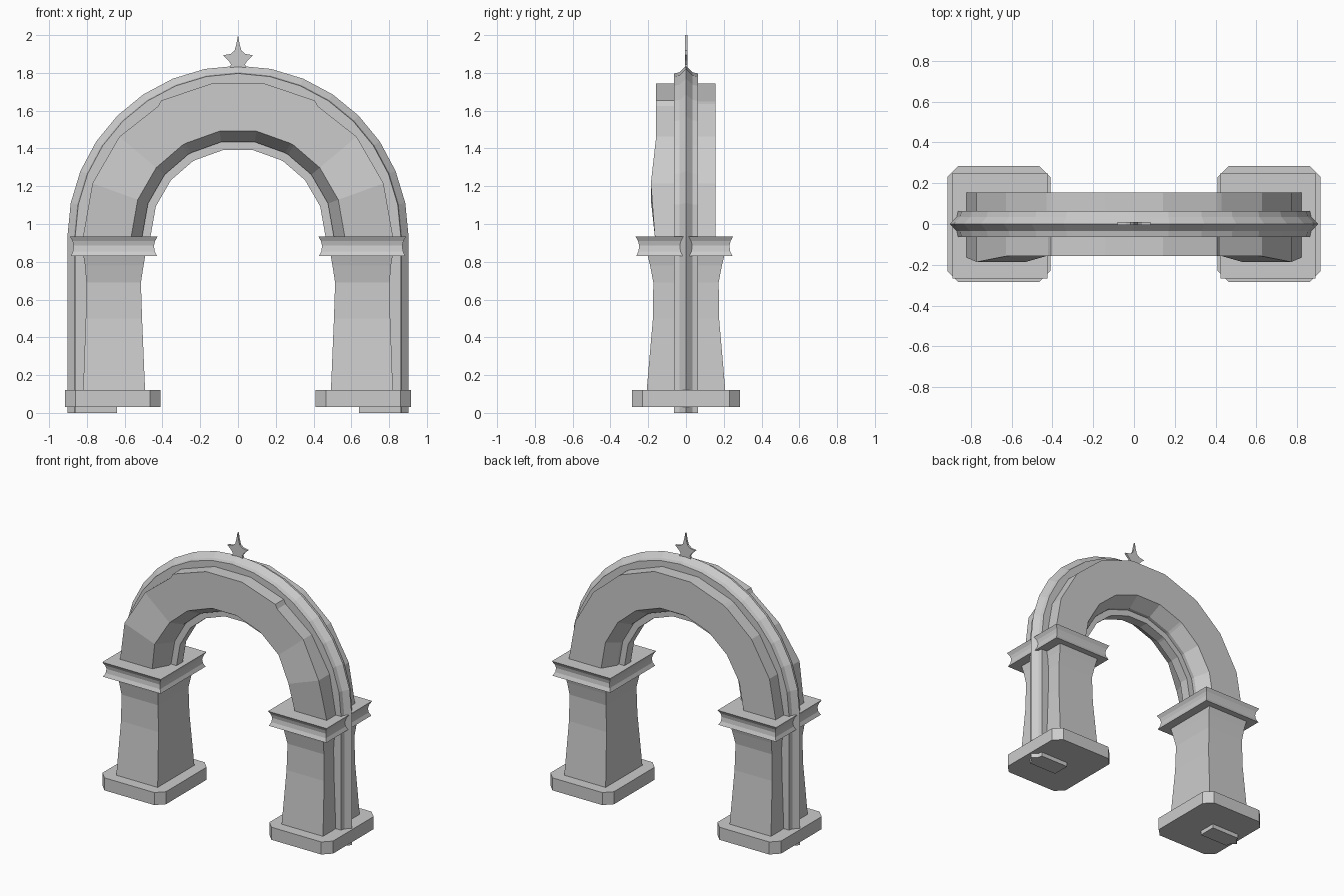
import bpy, bmesh
from math import sin, cos, radians

if "Cube" in bpy.data.objects:
    bpy.data.objects.remove(bpy.data.objects["Cube"])

SPRING = 0.935  # height where the arch starts


def finish(bm, name):
    bmesh.ops.recalc_face_normals(bm, faces=bm.faces)
    me = bpy.data.meshes.new(name)
    bm.to_mesh(me)
    bm.free()
    ob = bpy.data.objects.new(name, me)
    bpy.context.collection.objects.link(ob)
    return ob


def loft(name, rings):
    """Skin a list of equal-length point rings and cap both ends."""
    bm = bmesh.new()
    rows = [[bm.verts.new(p) for p in ring] for ring in rings]
    n = len(rows[0])
    for a, b in zip(rows, rows[1:]):
        for i in range(n):
            j = (i + 1) % n
            bm.faces.new((a[i], a[j], b[j], b[i]))
    bm.faces.new(rows[0])
    bm.faces.new(rows[-1])
    return finish(bm, name)


def rect(x0, x1, y0, y1, z, c=0.0):
    """Rectangle ring, optionally with cut corners."""
    if c == 0:
        return [(x0, y0, z), (x1, y0, z), (x1, y1, z), (x0, y1, z)]
    return [(x0 + c, y0, z), (x1 - c, y0, z), (x1, y0 + c, z), (x1, y1 - c, z),
            (x1 - c, y1, z), (x0 + c, y1, z), (x0, y1 - c, z), (x0, y0 + c, z)]


def mirrored(rings, s):
    return [[(s * x, y, z) for x, y, z in ring] for ring in rings]


def polar(section, deg):
    a = radians(deg)
    return [(r * cos(a), y, SPRING + r * sin(a)) for r, y in section]


# Pillars: plinth, flared shaft and hollow-sided capital
plinth = [rect(0.41, 0.915, -0.285, 0.285, z, 0.055) for z in (0.03, 0.12)]
shaft = [rect(x0, x1, -h, h, z) for z, x0, x1, h in (
    (0.12, 0.492, 0.82, 0.208), (0.50, 0.508, 0.806, 0.175),
    (0.69, 0.514, 0.803, 0.173), (0.78, 0.50, 0.81, 0.19),
    (0.84, 0.49, 0.82, 0.205))]
capital = [rect(0.425 + i, 0.89 - i, -0.268 + i, 0.25 - i, z) for z, i in (
    (0.83, 0.004), (0.855, 0.016), (0.885, 0.02), (0.91, 0.014), (0.935, 0))]
for s, side in ((-1, "left"), (1, "right")):
    loft(side + "_plinth", mirrored(plinth, s))
    loft(side + "_shaft", mirrored(shaft, s))
    loft(side + "_capital", mirrored(capital, s))

# Main arch: nine segments, front swells near the haunches, small front notches
def arch_section(front_y=-0.158, front_r=0.82):
    return [(front_r, front_y), (front_r, -0.06), (0.82, -0.06), (0.82, 0.155),
            (0.565, 0.155), (0.507, 0.06), (0.507, 0.035), (0.463, 0.035),
            (0.463, -0.035), (0.507, -0.035), (0.507, -0.06), (0.565, front_y)]


half = [polar(arch_section(-0.165), 0), polar(arch_section(-0.186), 20),
        polar(arch_section(), 40), polar(arch_section(front_r=0.808), 58.5),
        polar(arch_section(front_r=0.826), 60.5), polar(arch_section(), 80)]
loft("arch", half + mirrored(half[::-1], -1))

# Ridged outer rib running from the ground over the arch
rib = [(0.64, -0.063), (0.862, -0.063), (0.868, -0.035), (0.903, 0),
       (0.868, 0.035), (0.862, 0.063), (0.64, 0.063)]
path = [polar(rib, 180 * i / 16) for i in range(17)]
foot = [(r, y, 0) for r, y in rib]
loft("outer_rib", [foot] + path + mirrored([foot], -1))

# Flat pointed finial
outline = [(0.0, 2.0), (0.008, 1.955), (0.018, 1.918), (0.04, 1.9), (0.08, 1.893),
           (0.05, 1.865), (0.037, 1.845), (0.045, 1.825)]
outline = outline + [(-x, z) for x, z in outline[:0:-1]]
loft("finial", [[(x, y, z) for x, z in outline] for y in (-0.006, 0.009)])
